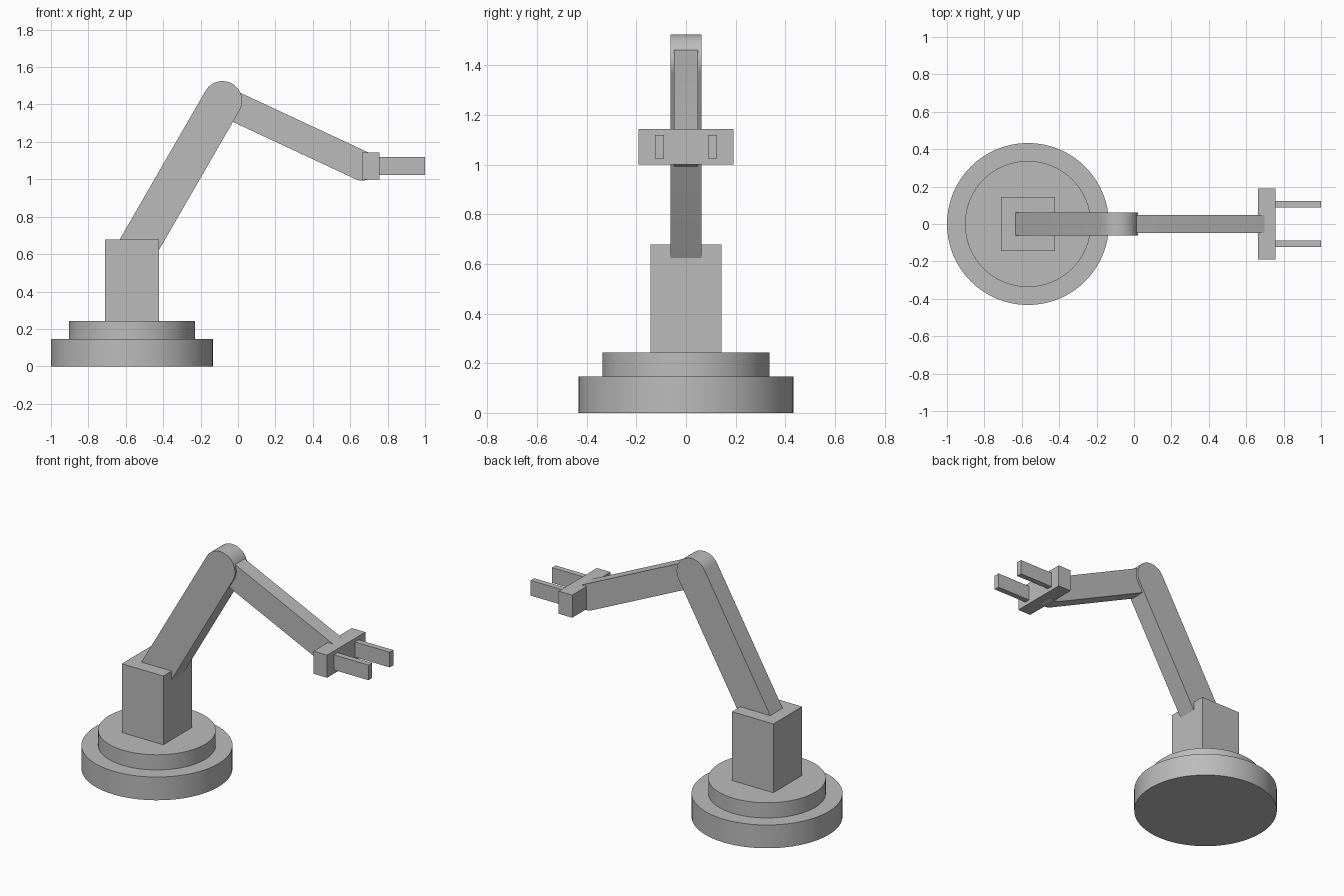
import bpy
import bmesh
import math
from mathutils import Matrix, Vector

if "Cube" in bpy.data.objects:
    bpy.data.objects.remove(bpy.data.objects["Cube"])

grey = bpy.data.materials.new("machine_grey")
grey.diffuse_color = (0.5, 0.5, 0.5, 1.0)
grey.use_nodes = True
grey.node_tree.nodes["Principled BSDF"].inputs["Base Color"].default_value = grey.diffuse_color


def finish(name, bm, smooth=False):
    """Turn a bmesh into a named, coloured object."""
    bmesh.ops.recalc_face_normals(bm, faces=bm.faces)
    mesh = bpy.data.meshes.new(name)
    bm.to_mesh(mesh)
    bm.free()
    mesh.materials.append(grey)
    ob = bpy.data.objects.new(name, mesh)
    bpy.context.collection.objects.link(ob)
    if smooth:
        bpy.ops.object.select_all(action='DESELECT')
        ob.select_set(True)
        bpy.context.view_layer.objects.active = ob
        bpy.ops.object.shade_smooth_by_angle(angle=math.radians(30))
    return ob


def box(name, lo, hi):
    lo, hi = Vector(lo), Vector(hi)
    bm = bmesh.new()
    bmesh.ops.create_cube(bm, size=1.0, matrix=Matrix.Translation((lo + hi) / 2)
                          @ Matrix.Diagonal((*(hi - lo), 1.0)))
    return finish(name, bm)


def disc(name, x, radius, z0, z1):
    bm = bmesh.new()
    bmesh.ops.create_cone(bm, cap_ends=True, segments=64, radius1=radius, radius2=radius,
                          depth=z1 - z0, matrix=Matrix.Translation((x, 0, (z0 + z1) / 2)))
    return finish(name, bm, smooth=True)


def link(name, start, end, radius, half_width, steps=24):
    """Round-ended bar between two pivots in the XZ plane."""
    angle = math.atan2(end[1] - start[1], end[0] - start[0])
    bm = bmesh.new()
    ring = []
    for (cx, cz), turn in ((end, -math.pi / 2), (start, math.pi / 2)):
        for i in range(steps + 1):
            a = angle + turn + math.pi * i / steps
            ring.append(bm.verts.new((cx + radius * math.cos(a), -half_width,
                                      cz + radius * math.sin(a))))
    side = bm.faces.new(ring)
    new = bmesh.ops.extrude_face_region(bm, geom=[side])["geom"]
    bmesh.ops.translate(bm, vec=(0, 2 * half_width, 0),
                        verts=[v for v in new if isinstance(v, bmesh.types.BMVert)])
    return finish(name, bm, smooth=True)


# Pivots of the arm: shoulder, elbow, wrist
BASE_X = -0.567
shoulder, elbow, wrist = (BASE_X, 0.582), (-0.083, 1.42), (0.663, 1.072)

# Round base, turntable and pillar
disc("base", BASE_X, 0.433, 0.0, 0.147)
disc("turntable", BASE_X, 0.337, 0.147, 0.243)
box("pillar", (BASE_X - 0.145, -0.144, 0.243), (BASE_X + 0.145, 0.144, 0.678))

# Arm links
link("upper_arm", shoulder, elbow, 0.105, 0.062)
link("forearm", elbow, wrist, 0.079, 0.048)

# Gripper palm and its two fingers
box("gripper_palm", (0.662, -0.191, 1.0), (0.757, 0.191, 1.143))
for side, name in ((-1, "finger_front"), (1, "finger_back")):
    y = side * 0.106
    box(name, (0.75, y - 0.018, 1.024), (1.0, y + 0.018, 1.12))
